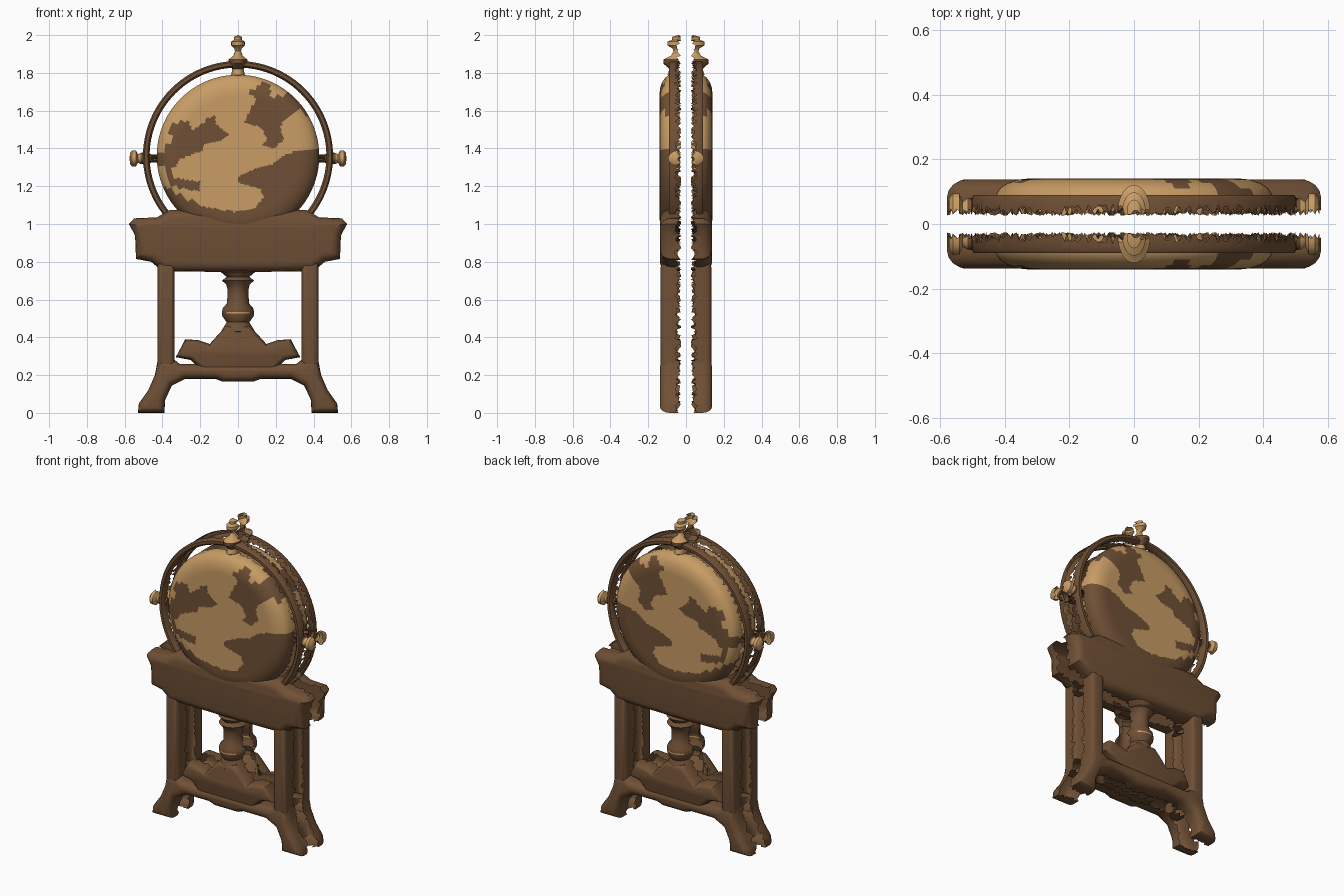
import bpy, bmesh, math, random
from mathutils import Vector

if "Cube" in bpy.data.objects:
    bpy.data.objects.remove(bpy.data.objects["Cube"])

random.seed(4)
BACK = 0.04          # each half shell stops here, leaving a gap in the middle


def material(name, rgb):
    m = bpy.data.materials.new(name)
    m.diffuse_color = (*rgb, 1)
    m.use_nodes = True
    m.node_tree.nodes["Principled BSDF"].inputs["Base Color"].default_value = m.diffuse_color
    return m


BROWN = material("dark_wood", (0.16, 0.08, 0.036))
TAN = material("pale_tan", (0.58, 0.335, 0.13))


def finish(name, bm, mirror_x=False, tan_rule=None):
    """Fray the open rim, colour by rule, and mirror front to back."""
    bmesh.ops.remove_doubles(bm, verts=bm.verts, dist=0.0005)
    for e in [e for e in bm.edges if e.is_boundary]:
        cuts = int(e.calc_length() / 0.014)
        if cuts:
            bmesh.ops.subdivide_edges(bm, edges=[e], cuts=cuts)
    for v in bm.verts:
        if v.is_boundary:
            v.co.y = -random.uniform(0.025, 0.06)
    for f in bm.faces:
        c = f.calc_center_median()
        f.material_index = int(bool(tan_rule and tan_rule(c.x, c.z)))
    me = bpy.data.meshes.new(name)
    bm.to_mesh(me)
    bm.free()
    me.materials.append(BROWN)
    me.materials.append(TAN)
    ob = bpy.data.objects.new(name, me)
    bpy.context.collection.objects.link(ob)
    mod = ob.modifiers.new("mirror", "MIRROR")
    mod.use_axis = (mirror_x, True, False)
    mod.use_mirror_merge = False
    return ob


def relief(name, outline, depth, inset, drop, symmetric=True, mirror_x=False):
    """Flat-fronted shell with rounded edges from a counter-clockwise x,z outline."""
    pts = list(outline)
    if symmetric:
        pts += [(-x, z) for x, z in reversed(outline) if x > 0]
    bm = bmesh.new()
    low = [bm.verts.new((x, -BACK, z)) for x, z in pts]
    top = [bm.verts.new((x, -(depth - drop), z)) for x, z in pts]
    n = len(pts)
    for i in range(n):
        j = (i + 1) % n
        bm.faces.new((low[i], low[j], top[j], top[i]))
    face = bm.faces.new(top)
    steps = 4
    for k in range(1, steps + 1):
        a0, a1 = ((k - s) / steps * math.pi / 2 for s in (1, 0))
        bm.normal_update()
        bmesh.ops.inset_region(bm, faces=[face], use_boundary=True, use_even_offset=True,
                               thickness=inset * (math.cos(a0) - math.cos(a1)))
        for v in face.verts:
            v.co.y = -(depth - drop + drop * math.sin(a1))
    return finish(name, bm, mirror_x)


def skin(bm, rows, closed):
    for a, b in zip(rows, rows[1:]):
        n = len(a)
        for j in range(n if closed else n - 1):
            k = (j + 1) % n
            if closed:
                bm.faces.new((a[j], a[k], b[k], b[j]))
            else:
                bm.faces.new((a[j], b[j], b[k], a[k]))


def dish(name, rows, z, n, tan_rule=None):
    """Round shell facing the front; rows are (radius, depth) from rim to centre."""
    bm = bmesh.new()
    rings = [[bm.verts.new((r * math.cos(t * math.tau / n), -d, z + r * math.sin(t * math.tau / n)))
              for t in range(n)] for r, d in rows]
    skin(bm, rings, True)
    return finish(name, bm, tan_rule=tan_rule)


def half_turned(name, profile, swell, axis="Z", z=0, mirror_x=False, tan_rule=None):
    """Front half of a turned part; profile is (radius, position along axis)."""
    bm = bmesh.new()
    rows = []
    for r, t in profile:
        row = []
        for k in range(17):
            a = k * math.pi / 16
            c, y = r * math.cos(a), -(BACK + min(r * swell, 0.092) * math.sin(a))
            row.append(bm.verts.new((c, y, t) if axis == "Z" else (t, y, z - c)))
        rows.append(row)
    skin(bm, rows, False)
    return finish(name, bm, mirror_x, tan_rule)


def inside(poly, x, z):
    hit = False
    for (x0, z0), (x1, z1) in zip(poly, poly[1:] + poly[:1]):
        if (z0 > z) != (z1 > z) and x < (x1 - x0) * (z - z0) / (z1 - z0) + x0:
            hit = not hit
    return hit


# Dark land areas painted on the globe
LAND_SOUTH = [(-.5, 1.25), (-.39, 1.2), (-.28, 1.14), (-.18, 1.09), (-.02, 1.065), (.09, 1.085),
              (.135, 1.14), (.12, 1.185), (0, 1.22), (0, 1.25), (.11, 1.3), (.18, 1.315),
              (.235, 1.36), (.32, 1.39), (.5, 1.41), (.5, .8), (-.5, .8)]
LAND_WEST = [(-.45, 1.36), (-.40, 1.38), (-.35, 1.46), (-.37, 1.5), (-.31, 1.55), (-.26, 1.54),
             (-.24, 1.5), (-.2, 1.52), (-.16, 1.56), (-.12, 1.58), (-.115, 1.53), (-.045, 1.47),
             (-.09, 1.44), (-.18, 1.42), (-.19, 1.385), (-.245, 1.37), (-.31, 1.34), (-.35, 1.29),
             (-.335, 1.24), (-.2, 1.225), (-.2, 1.17), (-.31, 1.19), (-.37, 1.22), (-.40, 1.31),
             (-.45, 1.32)]
LAND_EAST = [(.06, 1.7), (.13, 1.75), (.165, 1.74), (.18, 1.68), (.245, 1.68), (.3, 1.73),
             (.36, 1.66), (.365, 1.565), (.325, 1.605), (.29, 1.58), (.22, 1.52), (.245, 1.45),
             (.19, 1.4), (.125, 1.415), (.155, 1.45), (.125, 1.51), (.035, 1.54), (.07, 1.62),
             (.1, 1.66)]


def is_sea(x, z):
    return not any(inside(p, x, z) for p in (LAND_SOUTH, LAND_WEST, LAND_EAST))


# Globe and the hoop around it
globe_rows = [(.43, BACK), (.43, .085), (.415, .11), (.39, .127), (.36, .137), (.33, .14)]
globe_rows += [(.32 - .01 * i, .14) for i in range(33)]
dish("globe", globe_rows, 1.36, 144, is_sea)
dish("meridian_hoop", [(.503, BACK), (.503, .078), (.495, .09), (.478, .09), (.468, .078), (.468, BACK)],
     1.36, 96)

# Finial on top and pivot knobs at the sides
half_turned("finial", [(.03, 1.75), (.036, 1.79), (.03, 1.82), (.05, 1.85), (.05, 1.87), (.025, 1.89),
                       (.016, 1.915), (.02, 1.93), (.036, 1.945), (.036, 1.965), (.022, 1.975),
                       (.022, 1.99), (0, 2.0)], 1.6,
            tan_rule=lambda x, z: z > 1.87 or z < 1.82)
half_turned("pivot_knob", [(.02, .40), (.022, .46), (.032, .48), (.03, .515), (.022, .53), (.042, .54),
                           (.042, .56), (.03, .572), (0, .574)], 1.3, "X", 1.347, True,
            lambda x, z: x > .5)

# Table frame holding the globe
relief("table_frame", [(0, .745), (.40, .75), (.46, .80), (.54, .815), (.545, .94), (.578, 1.0),
                       (.55, 1.03), (.43, 1.035), (.36, 1.075), (0, 1.075)], .137, .05, .055)

# Legs, and the arched base with splayed feet
relief("leg", [(.335, .2), (.427, .2), (.427, .8), (.335, .8)], .134, .028, .03,
       symmetric=False, mirror_x=True)
relief("arched_base", [(0, .165), (.08, .165), (.12, .18), (.28, .18), (.35, .145), (.385, .07),
                       (.39, 0), (.53, 0), (.525, .05), (.475, .12), (.44, .2), (.425, .28),
                       (.335, .28), (.31, .26), (0, .26)], .138, .035, .05)

# Shaped stretcher and turned centre column
relief("stretcher", [(0, .2), (.18, .21), (.25, .28), (.33, .295), (.30, .35), (.28, .39), (.21, .385),
                     (.15, .365), (.10, .42), (.06, .46), (0, .46)], .13, .025, .05)
half_turned("centre_column", [(.14, .36), (.09, .43), (.06, .48), (.082, .51), (.086, .526), (.086, .534),
                              (.08, .555), (.058, .58), (.055, .65), (.062, .68), (.085, .70),
                              (.06, .72), (.09, .745), (.13, .77)], 1.25,
            tan_rule=lambda x, z: .526 < z < .534 and abs(x) < .06)

# Smooth shading with crisp corners
for ob in bpy.data.objects:
    ob.select_set(True)
    bpy.context.view_layer.objects.active = ob
bpy.ops.object.shade_smooth_by_angle(angle=math.radians(40))
